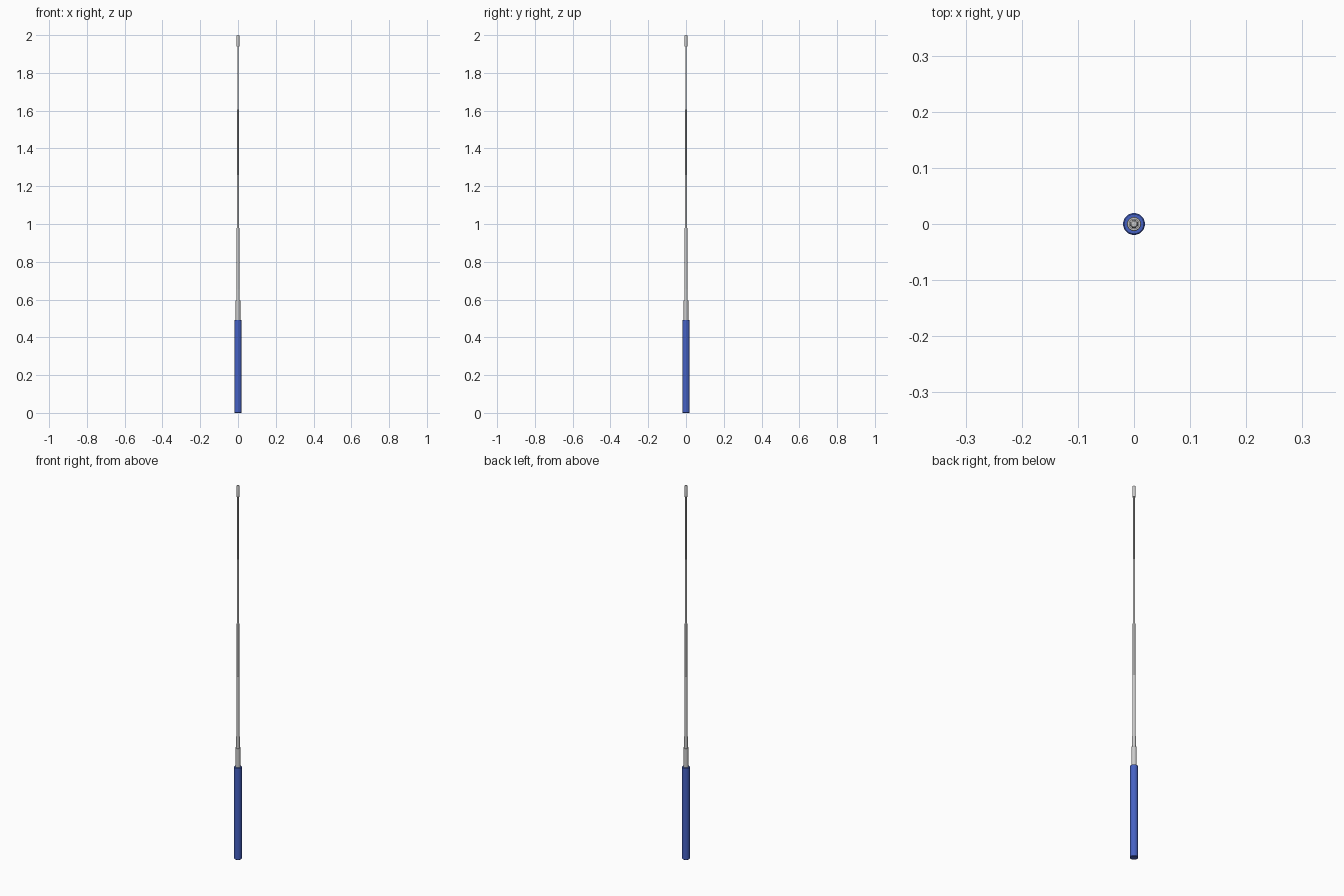
import bpy, bmesh, math

if "Cube" in bpy.data.objects:
    bpy.data.objects.remove(bpy.data.objects["Cube"])

SIDES = 32

def lathe(name, profile, colour=None):
    """Spin a closed (radius, z) profile round the z axis; ends are capped."""
    bm = bmesh.new()
    rings = []
    for r, z in profile:
        rings.append([bm.verts.new((r * math.cos(2 * math.pi * i / SIDES),
                                    r * math.sin(2 * math.pi * i / SIDES), z))
                      for i in range(SIDES)])
    for a, b in zip(rings, rings[1:]):
        for i in range(SIDES):
            j = (i + 1) % SIDES
            bm.faces.new((a[i], a[j], b[j], b[i]))
    bm.faces.new(rings[0][::-1])
    bm.faces.new(rings[-1])
    mesh = bpy.data.meshes.new(name)
    bm.to_mesh(mesh)
    bm.free()
    obj = bpy.data.objects.new(name, mesh)
    bpy.context.collection.objects.link(obj)
    if colour:
        mat = bpy.data.materials.new(name + "_colour")
        mat.diffuse_color = colour
        mat.use_nodes = True
        mat.node_tree.nodes["Principled BSDF"].inputs["Base Color"].default_value = mat.diffuse_color
        mesh.materials.append(mat)
    bpy.ops.object.select_all(action='DESELECT')
    obj.select_set(True)
    bpy.context.view_layer.objects.active = obj
    bpy.ops.object.shade_smooth_by_angle(angle=math.radians(35))
    return obj

def tube(name, r, z0, z1, bevel=0.0, colour=None):
    """Straight rod with optional chamfered ends."""
    if bevel:
        pts = [(r - bevel, z0), (r, z0 + bevel), (r, z1 - bevel), (r - bevel, z1)]
    else:
        pts = [(r, z0), (r, z1)]
    return lathe(name, pts, colour)

# Blue grip
tube("handle_grip", 0.0195, 0.0, 0.493, 0.002, (0.06, 0.12, 0.55, 1))

# Metal collar above the grip
tube("collar", 0.0125, 0.485, 0.595, 0.001)

# Telescoping sections, each thinner than the one below
sections = [(0.0092, 0.59, 0.652), (0.0075, 0.645, 0.98), (0.0062, 0.97, 1.26),
            (0.005, 1.25, 1.605), (0.0038, 1.595, 1.945)]
for n, (r, z0, z1) in enumerate(sections, 1):
    tube(f"telescopic_section_{n}", r, z0, z1)

# End cap at the tip
lathe("tip_cap", [(0.0065, 1.94), (0.0075, 1.941), (0.0075, 1.994),
                  (0.0068, 1.998), (0.005, 2.0)])
